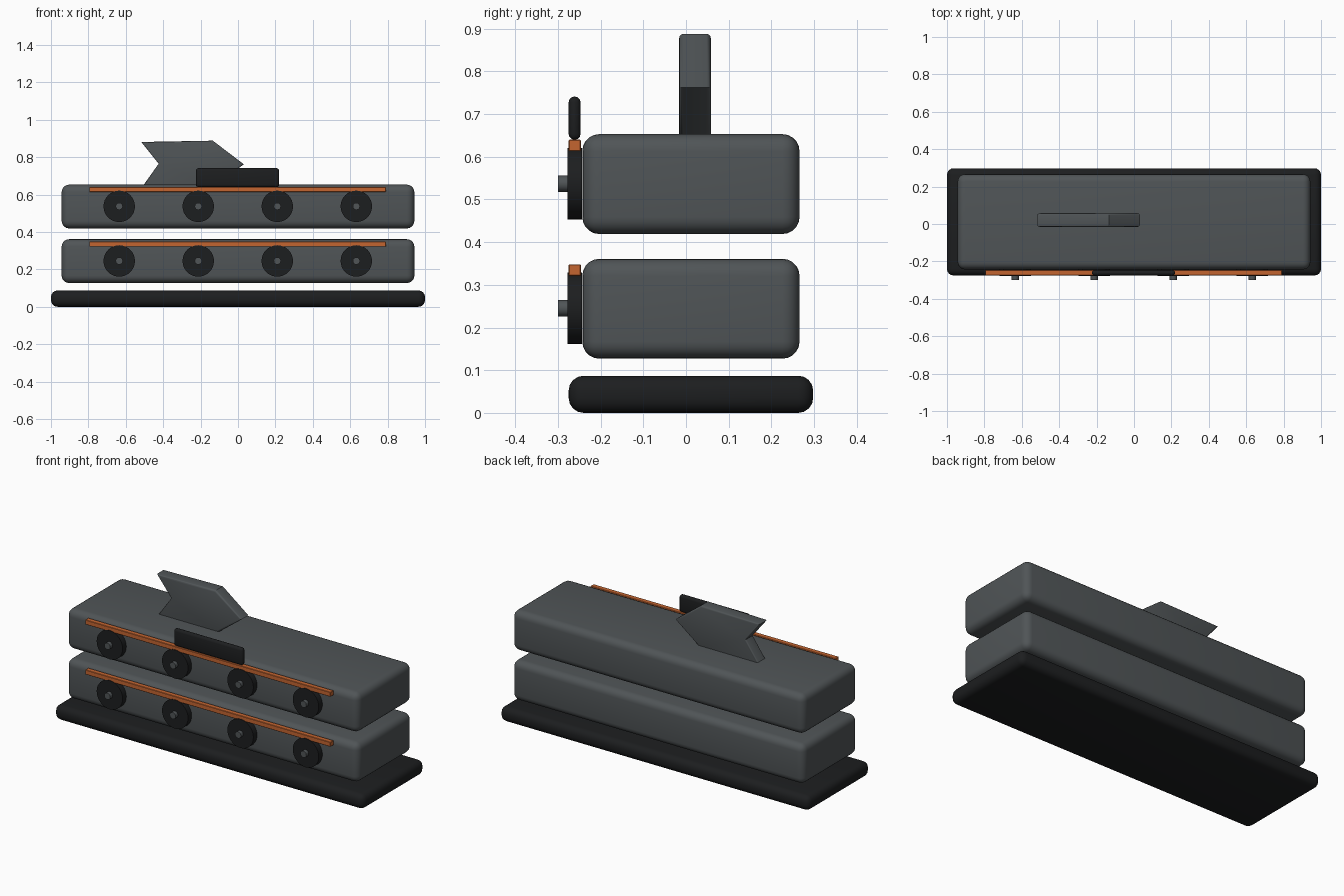
import bpy, bmesh, math

if "Cube" in bpy.data.objects:
    bpy.data.objects.remove(bpy.data.objects["Cube"])


def material(name, color):
    m = bpy.data.materials.new(name)
    m.diffuse_color = color
    m.use_nodes = True
    m.node_tree.nodes["Principled BSDF"].inputs["Base Color"].default_value = m.diffuse_color
    return m


BLACK = material("black", (0.012, 0.013, 0.014, 1))
GREY = material("dark_grey", (0.08, 0.09, 0.095, 1))
ORANGE = material("orange", (0.55, 0.13, 0.03, 1))


def finish(ob, name, mat, bevel=0, segments=4):
    ob.name = name
    ob.data.materials.append(mat)
    if bevel:
        b = ob.modifiers.new("bevel", 'BEVEL')
        b.width, b.segments = bevel, segments
        b.limit_method = 'ANGLE'
    bpy.ops.object.select_all(action='DESELECT')
    ob.select_set(True)
    bpy.context.view_layer.objects.active = ob
    if bevel:
        bpy.ops.object.modifier_apply(modifier="bevel")
    bpy.ops.object.shade_smooth_by_angle(angle=math.radians(35))
    return ob


def box(name, x, y, z, mat, bevel, segments=4):
    bpy.ops.mesh.primitive_cube_add(size=1, location=[sum(r) / 2 for r in (x, y, z)])
    ob = bpy.context.object
    ob.scale = [r[1] - r[0] for r in (x, y, z)]
    bpy.ops.object.transform_apply(location=False, rotation=False, scale=True)
    return finish(ob, name, mat, bevel, segments)


def disc(name, x, z, y, radius, mat, bevel=0):
    bpy.ops.mesh.primitive_cylinder_add(
        vertices=32, radius=radius, depth=y[1] - y[0],
        location=(x, sum(y) / 2, z), rotation=(math.pi / 2, 0, 0))
    return finish(bpy.context.object, name, mat, bevel, 2)


# base slab
box("base", (-1, 1), (-0.275, 0.298), (0, 0.087), BLACK, 0.035)

# two stacked units, each with trim strip and four knobs
for level, z0 in (("lower", 0.127), ("upper", 0.419)):
    box(level + "_body", (-0.943, 0.943), (-0.243, 0.266), (z0, z0 + 0.234), GREY, 0.04, 5)
    box(level + "_trim", (-0.795, 0.79), (-0.275, -0.246), (z0 + 0.194, z0 + 0.221), ORANGE, 0.002, 1)
    for i in range(4):
        x = -0.635 + i * 0.4225
        disc(f"{level}_knob_{i}", x, z0 + 0.118, (-0.278, -0.244), 0.084, BLACK)
        disc(f"{level}_knob_hub_{i}", x, z0 + 0.118, (-0.3, -0.27), 0.019, GREY)

# upright front plate
box("front_plate", (-0.225, 0.22), (-0.275, -0.247), (0.64, 0.741), BLACK, 0.0135, 3)

# arrow-shaped fin on the top
profile = [(-0.517, 0.881), (-0.135, 0.888), (0.031, 0.762),
           (-0.132, 0.638), (-0.514, 0.638), (-0.424, 0.765)]
bm = bmesh.new()
face = bm.faces.new([bm.verts.new((x, -0.016, z)) for x, z in profile])
ext = bmesh.ops.extrude_face_region(bm, geom=[face])
bmesh.ops.translate(bm, vec=(0, 0.074, 0),
                    verts=[v for v in ext["geom"] if isinstance(v, bmesh.types.BMVert)])
bmesh.ops.recalc_face_normals(bm, faces=bm.faces)
# round only the long outline edges
rim = [e for e in bm.edges if abs(e.verts[0].co.y - e.verts[1].co.y) < 1e-5]
bmesh.ops.bevel(bm, geom=rim, offset=0.01, segments=3, profile=0.5, affect='EDGES')
mesh = bpy.data.meshes.new("arrow_fin")
bm.to_mesh(mesh)
bm.free()
fin = bpy.data.objects.new("arrow_fin", mesh)
bpy.context.collection.objects.link(fin)
finish(fin, "arrow_fin", GREY)
